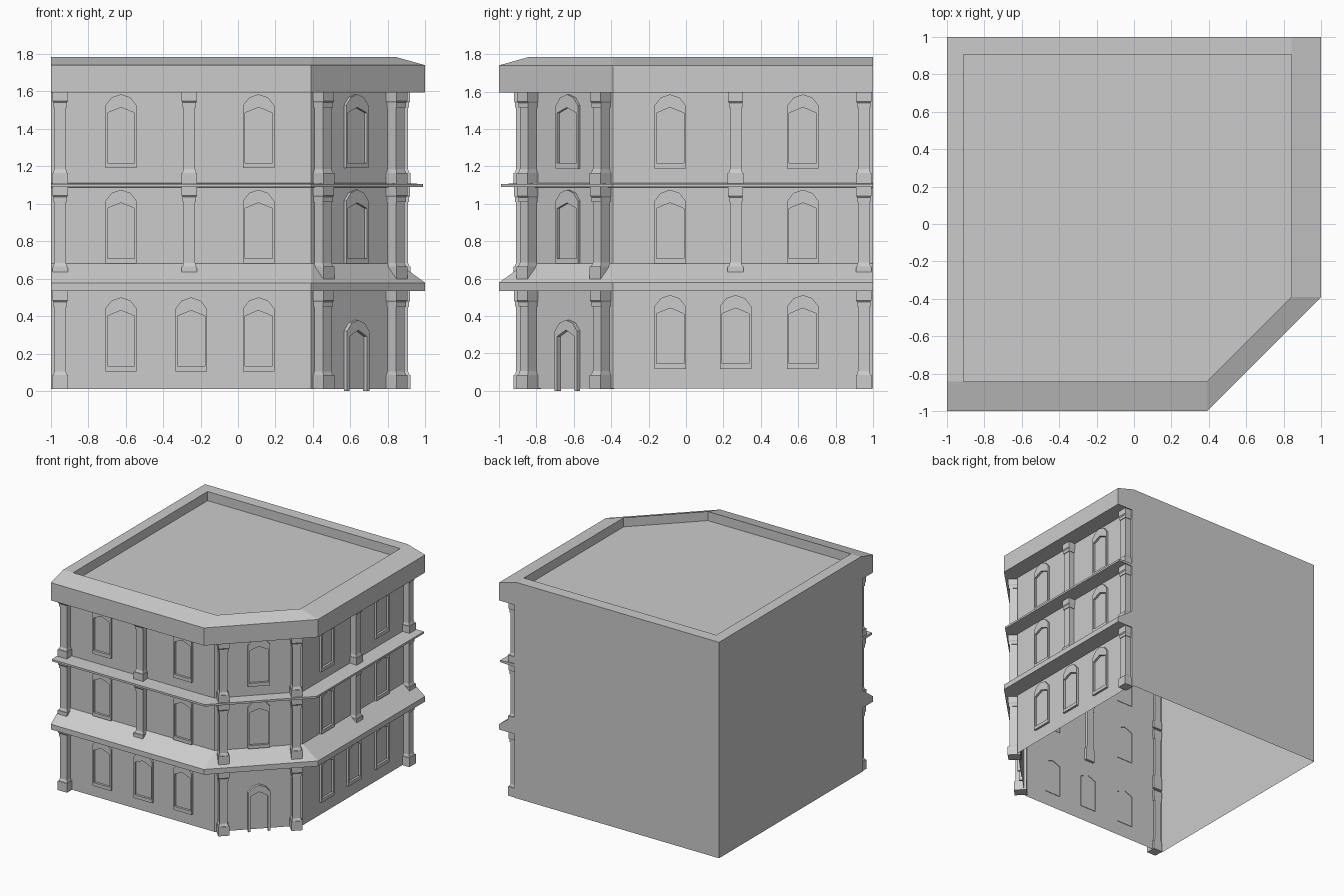
import bpy, bmesh
from math import radians, sqrt
from mathutils import Matrix, Vector

if "Cube" in bpy.data.objects:
    bpy.data.objects.remove(bpy.data.objects["Cube"])

WALL = 0.86   # distance of the front and right walls from the centre


def finish(bm, name):
    bmesh.ops.remove_doubles(bm, verts=bm.verts, dist=1e-5)
    bmesh.ops.recalc_face_normals(bm, faces=bm.faces)
    me = bpy.data.meshes.new(name)
    bm.to_mesh(me)
    bm.free()
    ob = bpy.data.objects.new(name, me)
    bpy.context.collection.objects.link(ob)
    return ob


def path(a):
    # street side of the building: front, cut corner, right
    return [(-1, -a), (0.39, -a), (a, -0.39), (a, 1)]


def prism(name, pts, z0, z1, bottom=True):
    bm = bmesh.new()
    lo = [bm.verts.new((x, y, z0)) for x, y in pts]
    hi = [bm.verts.new((x, y, z1)) for x, y in pts]
    n = len(pts)
    for i in range(n):
        j = (i + 1) % n
        bm.faces.new((lo[i], lo[j], hi[j], hi[i]))
    bm.faces.new(hi)
    if bottom:
        bm.faces.new(lo[::-1])
    return finish(bm, name)


def sweep(name, profile):
    # carries a closed (distance, z) profile along the street side
    bm = bmesh.new()
    rows = [[bm.verts.new((x, y, z)) for x, y in path(a)] for a, z in profile]
    n = len(rows)
    for i in range(n):
        r, s = rows[i], rows[(i + 1) % n]
        for k in range(3):
            bm.faces.new((r[k], r[k + 1], s[k + 1], s[k]))
    bm.faces.new([r[0] for r in rows])
    bm.faces.new([r[3] for r in reversed(rows)])
    return finish(bm, name)


def place(ob, side, u, z):
    # local x runs along the wall, local -y points outwards
    if side == "front":
        loc, ang = (u, -WALL, z), 0
    elif side == "right":
        loc, ang = (WALL, u, z), 90
    else:
        c, k = (WALL + 0.39) / 2, u / sqrt(2)
        loc, ang = (c + k, -c + k, z), 45
    ob.data.transform(Matrix.Translation(Vector(loc)) @ Matrix.Rotation(radians(ang), 4, 'Z'))


def arch_frame(name, side, u, z, outer, inner, open_bottom=False, depth=0.018):
    # outer / inner: left halves of the arch outline, from foot to peak
    full = lambda h: h + [(-x, zz) for x, zz in reversed(h[:-1])]
    bm = bmesh.new()
    loops = []
    for h, y in ((outer, 0), (outer, -depth), (inner, -depth), (inner, 0.004)):
        loops.append([bm.verts.new((x, y, zz)) for x, zz in full(h)])
    n = len(loops[0])
    for p, q in zip(loops, loops[1:]):
        for i in range(n - 1 if open_bottom else n):
            j = (i + 1) % n
            bm.faces.new((p[i], p[j], q[j], q[i]))
    if open_bottom:
        for i in (0, n - 1):
            bm.faces.new([l[i] for l in loops])
    place(finish(bm, name), side, u, z)


def column(name, side, u, z0, z_base, z_cap, z1, extra=0.0):
    # stacked square rings: plinth, shaft, capital
    rings = [(z0, .042, .062), (z_base, .042, .062), (z_base, .037, .056),
             (z_base + .02, .031, .048), (z_cap - .025, .031, .048), (z_cap - .025, .036, .054),
             (z_cap, .036, .054), (z_cap + .008, .041, .06), (z1, .041, .06)]
    bm = bmesh.new()
    prev = None
    for z, w, d in rings:
        d += extra
        cur = [bm.verts.new(c) for c in ((-w, -d, z), (w, -d, z), (w, .02, z), (-w, .02, z))]
        if prev:
            for i in range(4):
                j = (i + 1) % 4
                bm.faces.new((prev[i], prev[j], cur[j], cur[i]))
        else:
            bm.faces.new(cur[::-1])
        prev = cur
    bm.faces.new(prev)
    place(finish(bm, name), side, u, 0)


# Main block with roof deck, open underneath
prism("building_walls", path(WALL) + [(-1, 1)], 0.012, 1.71, bottom=False)

# Plain parapet along the back and left
prism("back_parapet", [(-1, -.84), (-.91, -.84), (-.91, .905), (.84, .905), (.84, 1), (-1, 1)], 1.71, 1.785)

# Cornice and the two ledges
sweep("roof_cornice", [(WALL, 1.595), (1, 1.595), (1, 1.74), (.84, 1.785), (.84, 1.595)])
sweep("upper_ledge", [(WALL, 1.088), (.988, 1.09), (.988, 1.106), (WALL, 1.11)])
sweep("lower_ledge", [(WALL, .535), (1, .535), (1, .578), (WALL, .68)])

# Windows
W_OUT = [(-.084, 0), (-.084, .335), (-.05, .378), (0, .395)]
W_IN = [(-.073, .028), (-.073, .295), (-.04, .309), (0, .325)]
for floor, z in enumerate((0.105, 0.68, 1.19)):
    for side, us in (("front", (-.625, .11, -.25)), ("right", (-.085, .625, .265))):
        zz = z + (0.012 if side == "right" and floor == 0 else 0)
        for u in us if floor == 0 else us[:2]:
            arch_frame("window_frame", side, u, zz, W_OUT, W_IN)
    if floor:
        arch_frame("corner_window_frame", "corner", 0, z, W_OUT, W_IN)

# Door surround on the cut corner
arch_frame("door_frame", "corner", 0, 0,
           [(-.084, 0), (-.084, .32), (-.05, .362), (0, .38)],
           [(-.066, 0), (-.066, .29), (-.036, .307), (0, .325)], True, 0.025)

# Columns on each floor
LEVELS = ((.01, .085, .475, .54), (.56, .665, 1.035, 1.09), (1.106, 1.165, 1.54, 1.597))
for floor, lv in enumerate(LEVELS):
    column("end_column", "front", -.95, *lv)
    column("end_column", "right", .95, *lv)
    if floor:
        column("middle_column", "front", -.26, *lv)
        column("middle_column", "right", .265, *lv)
    for s in (-1, 1):
        column("corner_column", "corner", s * .276, *lv, extra=.018)
